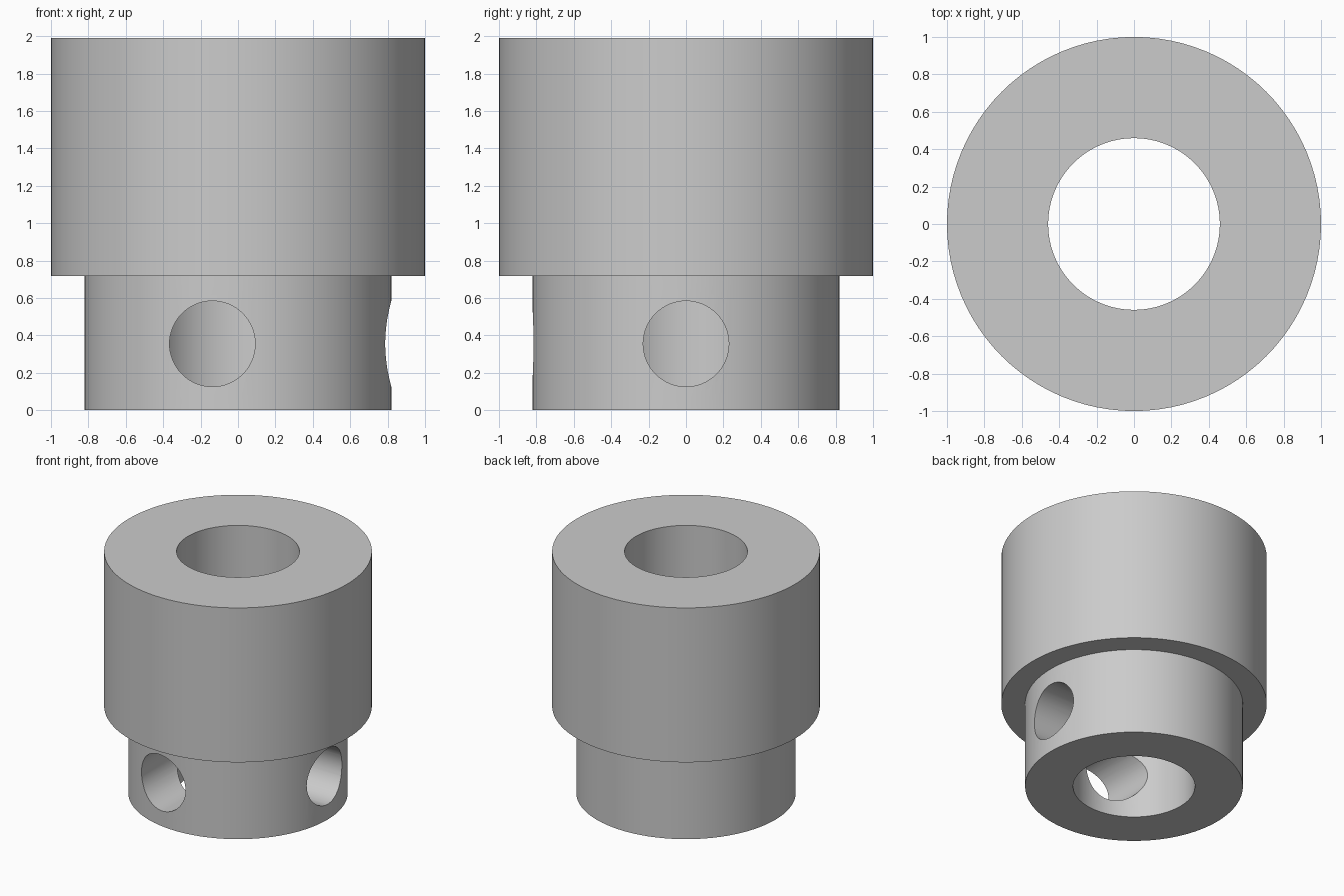
import bpy
import bmesh
import math
from mathutils import Matrix, Vector

cube = bpy.data.objects.get("Cube")
if cube:
    bpy.data.objects.remove(cube, do_unlink=True)

SEGMENTS = 96
OUTER, NECK, BORE = 1.0, 0.82, 0.459
STEP_Z, TOP_Z = 0.717, 1.99
HOLE_R, HOLE_Z = 0.229, 0.355

# Plain grey finish
grey = bpy.data.materials.new("light_grey")
grey.use_nodes = True
colour = (0.6, 0.6, 0.6, 1)
grey.diffuse_color = colour
grey.node_tree.nodes["Principled BSDF"].inputs["Base Color"].default_value = colour


def add_object(name, bm):
    bmesh.ops.recalc_face_normals(bm, faces=bm.faces)
    mesh = bpy.data.meshes.new(name)
    bm.to_mesh(mesh)
    bm.free()
    mesh.materials.append(grey)
    obj = bpy.data.objects.new(name, mesh)
    bpy.context.collection.objects.link(obj)
    return obj


def lathe(name, profile):
    """Revolve a closed (radius, height) profile around z."""
    bm = bmesh.new()
    verts = [bm.verts.new((r, 0, z)) for r, z in profile]
    edges = [bm.edges.new((v, verts[(i + 1) % len(verts)])) for i, v in enumerate(verts)]
    bmesh.ops.spin(bm, geom=verts + edges, cent=(0, 0, 0), axis=(0, 0, 1),
                   angle=math.tau, steps=SEGMENTS, use_merge=True)
    bmesh.ops.remove_doubles(bm, verts=bm.verts, dist=1e-5)
    return add_object(name, bm)


def hole_cutter(name, start, direction):
    """Cylinder from inside the bore out through one wall."""
    direction = Vector(direction)
    bm = bmesh.new()
    turn = direction.to_track_quat("Z", "Y").to_matrix().to_4x4()
    bmesh.ops.create_cone(bm, cap_ends=True, segments=64, radius1=HOLE_R, radius2=HOLE_R,
                          depth=1.2, matrix=Matrix.Translation(Vector(start) + direction * 0.6) @ turn)
    obj = add_object(name, bm)
    obj.hide_render = True
    return obj


# Stepped sleeve: wide upper barrel, narrow lower neck, straight bore
sleeve = lathe("stepped_sleeve", [(BORE, 0), (NECK, 0), (NECK, STEP_Z),
                                  (OUTER, STEP_Z), (OUTER, TOP_Z), (BORE, TOP_Z)])

# Two screw holes through the neck wall
cutters = [hole_cutter("front_hole_cutter", (-0.137, 0, HOLE_Z), (0, -1, 0)),
           hole_cutter("side_hole_cutter", (0, 0, HOLE_Z), (1, 0, 0))]

bpy.ops.object.select_all(action="DESELECT")
sleeve.select_set(True)
bpy.context.view_layer.objects.active = sleeve
for cutter in cutters:
    mod = sleeve.modifiers.new(cutter.name, "BOOLEAN")
    mod.operation = "DIFFERENCE"
    mod.solver = "EXACT"
    mod.object = cutter
    bpy.ops.object.modifier_apply(modifier=mod.name)
for cutter in cutters:
    bpy.data.objects.remove(cutter, do_unlink=True)

bpy.ops.object.shade_smooth_by_angle(angle=math.radians(30))
